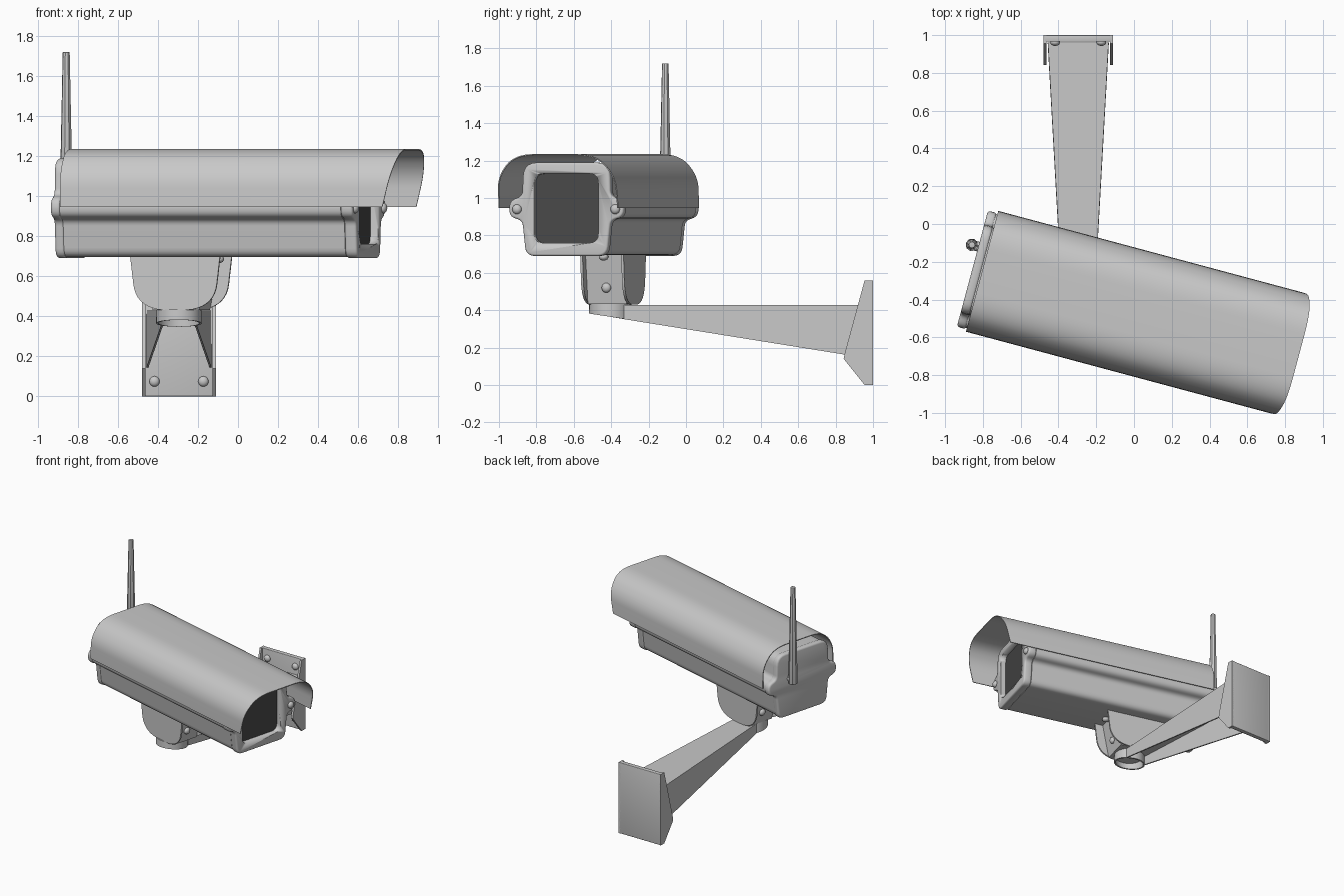
import bpy, bmesh, math
from mathutils import Vector, Matrix

cube = bpy.data.objects.get("Cube")
if cube:
    bpy.data.objects.remove(cube, do_unlink=True)

YAW = Matrix.Rotation(math.radians(-15), 4, 'Z')   # camera heading
MID = -0.45                                        # camera centre line, local y


def material(name, value):
    m = bpy.data.materials.new(name)
    m.use_nodes = True
    col = (value, value, value, 1)
    m.diffuse_color = col
    m.node_tree.nodes["Principled BSDF"].inputs["Base Color"].default_value = col
    return m


GREY = material("light grey metal", 0.58)
DARK = material("dark glass", 0.065)


def finish(name, bm, mat=GREY, matrix=None, bevel=0, solid=0):
    if not solid:
        bmesh.ops.recalc_face_normals(bm, faces=bm.faces)
    me = bpy.data.meshes.new(name)
    bm.to_mesh(me)
    bm.free()
    ob = bpy.data.objects.new(name, me)
    bpy.context.collection.objects.link(ob)
    me.materials.append(mat)
    if matrix:
        ob.matrix_world = matrix
    if solid:
        mod = ob.modifiers.new("thickness", 'SOLIDIFY')
        mod.thickness, mod.offset = solid, 0
    if bevel:
        mod = ob.modifiers.new("bevel", 'BEVEL')
        mod.width, mod.segments, mod.limit_method = bevel, 3, 'ANGLE'
        mod.angle_limit = math.radians(50)
    bpy.ops.object.select_all(action='DESELECT')
    bpy.context.view_layer.objects.active = ob
    ob.select_set(True)
    for mod in list(ob.modifiers):
        bpy.ops.object.modifier_apply(modifier=mod.name)
    bpy.ops.object.shade_smooth_by_angle(angle=math.radians(35))
    return ob


def rounded(points, steps=5):
    """Replace each (a, b, radius) corner with a smooth curve."""
    out = []
    for i, (a, b, r) in enumerate(points):
        p = Vector((a, b))
        if not r:
            out.append(p)
            continue
        ends = [Vector(q[:2]) for q in (points[i - 1], points[(i + 1) % len(points)])]
        s, e = [p + (q - p).normalized() * min(r, (q - p).length * 0.49) for q in ends]
        for k in range(steps + 1):
            t = k / steps
            out.append(s * (1 - t) ** 2 + p * 2 * t * (1 - t) + e * t * t)
    return out


def mirrored(half):
    return half + [(-a, b, r) for a, b, r in reversed(half)]


def extrude(name, profile, start, end, place, **kw):
    """Closed prism; place(a, b, t) maps profile and depth to a point."""
    bm = bmesh.new()
    lo, hi = [[bm.verts.new(place(a, b, t)) for a, b in profile] for t in (start, end)]
    n = len(profile)
    for i in range(n):
        j = (i + 1) % n
        bm.faces.new((lo[i], lo[j], hi[j], hi[i]))
    bm.faces.new(lo)
    bm.faces.new(hi)
    return finish(name, bm, **kw)


def along(a, b, t):      # section across the camera, swept along it
    return (t, MID + a, b)


def across(a, b, t):     # side outline of the camera, swept sideways
    return (a, MID + t, b)


def sideways(a, b, t):   # outline in y and z, swept along x
    return (t, a, b)


def ball(name, at, axis, r=0.026, matrix=None):
    """Domed bolt head flattened along one axis."""
    bm = bmesh.new()
    bmesh.ops.create_uvsphere(bm, u_segments=16, v_segments=8, radius=r)
    scale = [1, 1, 1]
    scale[axis] = 0.75
    bmesh.ops.scale(bm, vec=scale, verts=bm.verts)
    bmesh.ops.translate(bm, vec=at, verts=bm.verts)
    return finish(name, bm, matrix=matrix)


def cone(name, at, r1, r2, depth, sides, matrix=None, rot=None, bevel=0):
    bm = bmesh.new()
    bmesh.ops.create_cone(bm, cap_ends=True, segments=sides, radius1=r1, radius2=r2, depth=depth)
    if rot:
        bmesh.ops.rotate(bm, matrix=rot, verts=bm.verts)
    bmesh.ops.translate(bm, vec=at, verts=bm.verts)
    return finish(name, bm, matrix=matrix, bevel=bevel)


# Camera housing, end plates
section = rounded(mirrored([(0.225, 0.69, 0.05), (0.245, 0.88, 0.03), (0.318, 0.90, 0.04),
                            (0.318, 0.985, 0.04), (0.245, 1.01, 0.03), (0.24, 1.19, 0.08)]))
inner = [(a * 0.98, 0.94 + (b - 0.94) * 0.98) for a, b in section]
extrude("housing", inner, -0.73, 0.735, along, matrix=YAW)
extrude("rear_plate", section, -0.765, -0.715, along, matrix=YAW, bevel=0.015)
front = extrude("front_plate", section, 0.735, 0.797, along, matrix=YAW, bevel=0.012)

# Window opening and glass
opening = rounded(mirrored([(0.178, 0.76, 0.05), (0.178, 1.13, 0.05)]))
cutter = extrude("window_cutter", opening, 0.752, 0.9, along, matrix=YAW)
bpy.context.view_layer.objects.active = front
cut = front.modifiers.new("window", 'BOOLEAN')
cut.operation, cut.object, cut.solver = 'DIFFERENCE', cutter, 'EXACT'
bpy.ops.object.modifier_apply(modifier=cut.name)
bpy.data.objects.remove(cutter, do_unlink=True)
extrude("window_glass", opening, 0.75, 0.757, along, mat=DARK, matrix=YAW)
for side in (-1, 1):
    ball("front_plate_bolt", (0.799, MID + side * 0.272, 0.94), 0, matrix=YAW)

# Sun hood: thin sheet with a raked front edge
arch = rounded(mirrored([(0.328, 0.947, 0), (0.325, 1.11, 0.07), (0.225, 1.232, 0.11)]), 8)
bm = bmesh.new()
rows = []
for is_front in (False, True):
    rows.append([bm.verts.new(along(a, b, 0.955 + (b - 0.947) * 0.24 if is_front else -0.712))
                 for a, b in arch])
for i in range(len(arch) - 1):
    bm.faces.new((rows[0][i], rows[0][i + 1], rows[1][i + 1], rows[1][i]))
finish("sun_hood", bm, matrix=YAW, solid=0.006)

# Antenna and its connector
cone("antenna", (-0.80, -0.329, 1.34), 0.034, 0.018, 0.76, 8, YAW, bevel=0.004)
cone("antenna_connector", (-0.78, -0.329, 0.99), 0.026, 0.026, 0.06, 12, YAW,
     Matrix.Rotation(math.pi / 2, 3, 'Y'))

# Yoke under the housing: two rounded cheeks and a recessed web
YU = -0.173
cheek = rounded([(YU - 0.232, 0.70, 0), (YU - 0.2, 0.43, 0.17), (YU + 0.2, 0.43, 0.17),
                 (YU + 0.232, 0.70, 0)], 10)
for side in (-1, 1):
    extrude("yoke_cheek", cheek, side * 0.107, side * 0.12, across, matrix=YAW)
web = [(YU - 0.17, 0.70), (YU - 0.12, 0.432), (YU + 0.12, 0.432), (YU + 0.17, 0.70)]
extrude("yoke_web", web, -0.107, 0.107, across, matrix=YAW)
for side in (-1, 1):
    ball("yoke_bolt", (YU + side * 0.14, MID, 0.52), 0, matrix=YAW)
    ball("yoke_top_bolt", (YU + side * 0.195, MID, 0.685), 2, matrix=YAW)

# Pivot cup, open below
AX = -0.295
bm = bmesh.new()
bmesh.ops.create_cone(bm, cap_ends=True, segments=32, radius1=0.108, radius2=0.108, depth=0.075)
bmesh.ops.translate(bm, vec=(AX, -0.405, 0.392), verts=bm.verts)
low = [f for f in bm.faces if f.normal.z < -0.9]
bmesh.ops.delete(bm, geom=low, context='FACES_ONLY')
for v in bm.verts:
    if v.co.z < 0.39:      # lower rim follows the slope of the arm
        v.co.z = 0.365 - (v.co.y + 0.405) * 0.16
finish("pivot_cup", bm, solid=0.012)

# Arm: tapered channel, open below
bm = bmesh.new()
ends = []
for y, half, low in ((-0.33, 0.085, 0.352), (0.96, 0.157, 0.145)):
    ends.append([bm.verts.new((AX + a, y, z)) for a, z in
                 ((-half, low), (-half, 0.425), (half, 0.425), (half, low))])
for i in range(3):
    bm.faces.new((ends[0][i], ends[0][i + 1], ends[1][i + 1], ends[1][i]))
finish("arm", bm, solid=0.01)

# Wall plate with side flanges and bolts
extrude("wall_plate", [(0.965, 0), (1, 0), (1, 0.56), (0.965, 0.56)],
        AX - 0.182, AX + 0.182, sideways, bevel=0.005)
flange = [(1, 0), (0.955, 0), (0.843, 0.14), (0.85, 0.175), (0.955, 0.56), (1, 0.56)]
for side in (-1, 1):
    extrude("wall_flange", flange, AX + side * 0.168, AX + side * 0.184, sideways)
    for z in (0.075, 0.49):
        ball("wall_bolt", (AX + side * 0.122, 0.962, z), 1)
